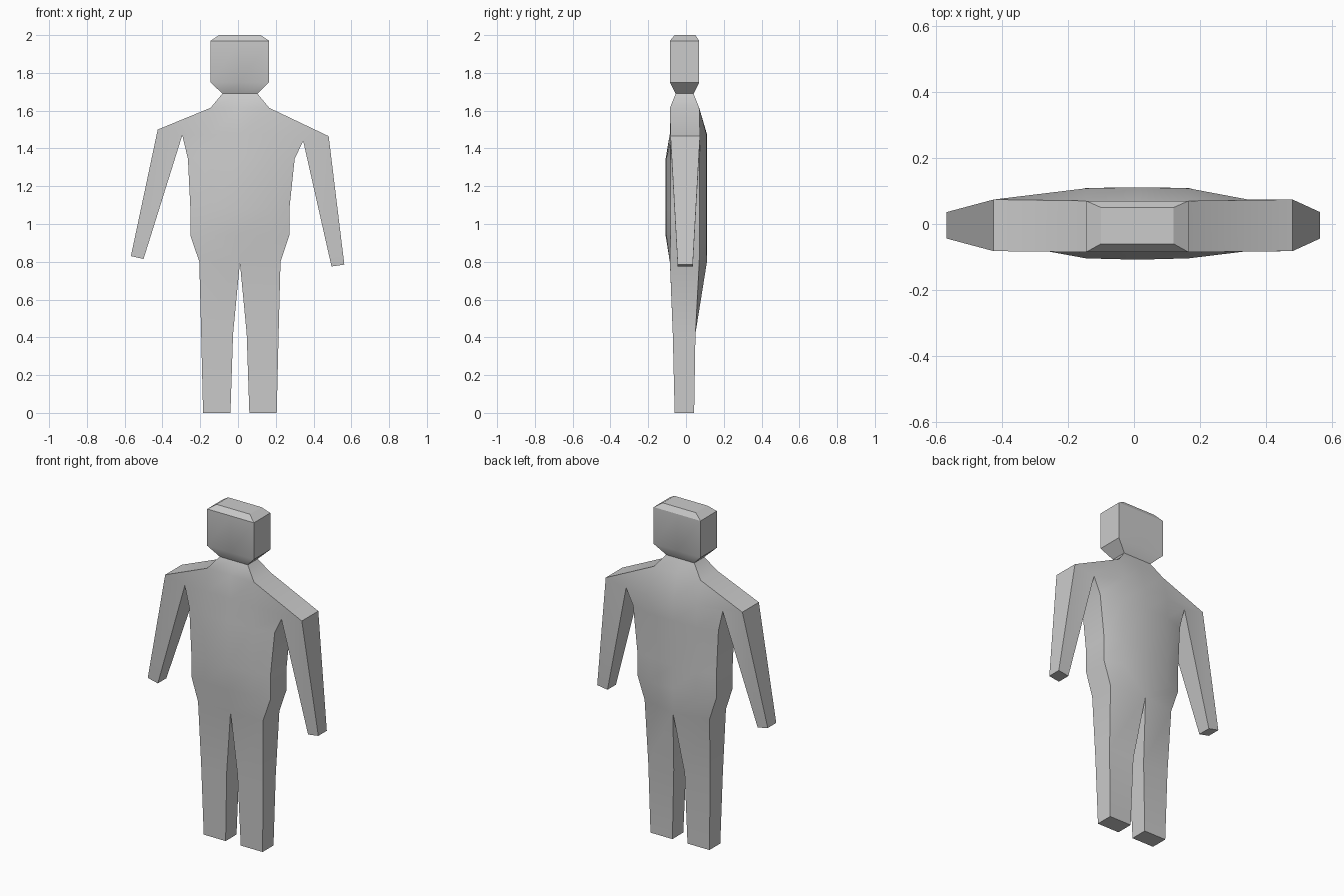
import bpy, bmesh, math

if "Cube" in bpy.data.objects:
    bpy.data.objects.remove(bpy.data.objects["Cube"])

CX = 0.01            # body centre line
bm = bmesh.new()
cache = {}           # outline point -> (front vertex, back vertex)
edges = {}           # directed sheet edges, used to find the rim


def node(p):
    """Front and back vertices of a point (x, z, y_front, y_back)."""
    x, z, yf, yb = p
    key = (round(x, 4), round(z, 4))
    if key not in cache:
        cache[key] = (bm.verts.new((x, yf, z)), bm.verts.new((x, yb, z)))
    return key


def panel(pts):
    """One front polygon and its matching back polygon."""
    keys = list(dict.fromkeys(node(p) for p in pts))
    if len(keys) < 3:
        return
    area = sum(a[0] * b[1] - b[0] * a[1] for a, b in zip(keys, keys[1:] + keys[:1]))
    if area < 0:
        keys.reverse()
    bm.faces.new([cache[k][0] for k in keys])
    bm.faces.new([cache[k][1] for k in reversed(keys)])
    for a, b in zip(keys, keys[1:] + keys[:1]):
        edges[(a, b)] = True


def sheet(rows):
    """Panels between successive rows of points."""
    for r, q in zip(rows, rows[1:]):
        for i in range(len(r) - 1):
            panel([r[i], r[i + 1], q[i + 1], q[i]])


def half(s, shoulder, armpit, chest, hand_out, hand_in):
    """Half of the figure: s = -1 or +1 gives the side."""
    def pt(x, z, yf, yb):
        return (CX + s * x, z, yf, yb)

    # head, neck and collar
    head = [(0.11, 2.0, -0.06, 0.05), (0.155, 1.97, -0.085, 0.07),
            (0.155, 1.75, -0.085, 0.07), (0.093, 1.69, -0.055, 0.04),
            (0.155, 1.615, -0.085, 0.07)]
    sheet([[pt(0, z, f, b), pt(x, z, f, b)] for x, z, f, b in head])

    # torso, bulging towards the centre
    collar = pt(*head[-1])
    pit = (*armpit, -0.082, 0.074)
    mid_top = pt(0.155, 1.475, -0.086, 0.108)
    panel([pt(0, 1.615, -0.085, 0.07), collar, mid_top, pt(0, 1.475, -0.086, 0.111)])
    torso = [[pt(0, 1.475, -0.086, 0.111), mid_top, pit]]
    for x, z in ((chest, 1.345), (0.262, 1.08), (0.262, 0.94)):
        torso.append([pt(0, z, -0.108, 0.111), pt(0.155, z, -0.104, 0.109),
                      pt(x, z, -0.082, 0.072)])
    crotch = pt(0, 0.795, -0.085, 0.11)
    hip = pt(0.215, 0.80, -0.085, 0.07)
    torso.append([crotch, crotch, hip])
    sheet(torso)

    # leg
    sheet([[crotch, hip],
           [pt(0.036, 0.42, -0.07, 0.05), pt(0.205, 0.42, -0.07, 0.05)],
           [pt(0.05, 0, -0.06, 0.043), pt(0.195, 0, -0.06, 0.043)]])

    # shoulder and arm
    tip = (*shoulder, -0.082, 0.074)
    panel([collar, tip, pit, mid_top])
    sheet([[tip, pit], [(*hand_out, -0.044, 0.036), (*hand_in, -0.044, 0.036)]])


half(-1, (-0.425, 1.50), (-0.295, 1.47), 0.275, (-0.567, 0.83), (-0.50, 0.815))
half(1, (0.48, 1.465), (0.345, 1.44), 0.29, (0.563, 0.785), (0.495, 0.775))

# side walls around the rim
for a, b in edges:
    if (b, a) not in edges:
        bm.faces.new((cache[a][0], cache[a][1], cache[b][1], cache[b][0]))
bmesh.ops.recalc_face_normals(bm, faces=bm.faces)

mesh = bpy.data.meshes.new("figure_body")
bm.to_mesh(mesh)
bm.free()
body = bpy.data.objects.new("figure_body", mesh)
bpy.context.collection.objects.link(body)
bpy.context.view_layer.objects.active = body
body.select_set(True)
bpy.ops.object.shade_smooth_by_angle(angle=math.radians(30))
